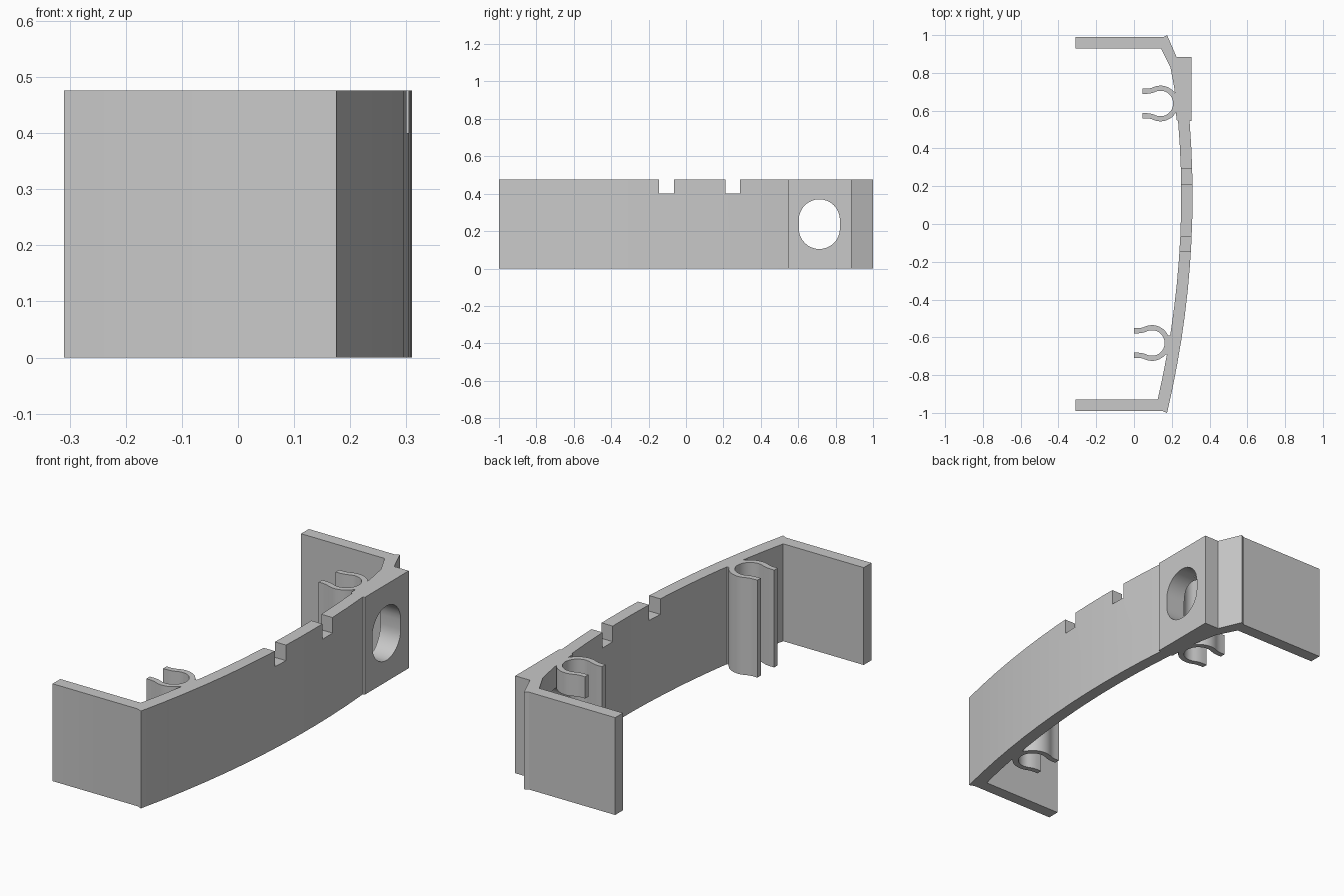
import bpy, bmesh, math
from mathutils import Vector

if "Cube" in bpy.data.objects:
    bpy.data.objects.remove(bpy.data.objects["Cube"])

H = 0.476  # height of the whole part

grey = bpy.data.materials.new("plain grey")
grey.diffuse_color = (0.58, 0.58, 0.58, 1)
grey.use_nodes = True
grey.node_tree.nodes["Principled BSDF"].inputs["Base Color"].default_value = grey.diffuse_color


def prism(name, outline, offset):
    """Extrude a closed 3D outline along an offset vector."""
    me = bpy.data.meshes.new(name)
    bm = bmesh.new()
    face = bm.faces.new([bm.verts.new(p) for p in outline])
    res = bmesh.ops.extrude_face_region(bm, geom=[face])
    verts = [g for g in res["geom"] if isinstance(g, bmesh.types.BMVert)]
    bmesh.ops.translate(bm, verts=verts, vec=offset)
    bmesh.ops.recalc_face_normals(bm, faces=bm.faces[:])
    bm.to_mesh(me)
    bm.free()
    me.materials.append(grey)
    ob = bpy.data.objects.new(name, me)
    bpy.context.collection.objects.link(ob)
    return ob


def upright(name, pts):
    return prism(name, [(x, y, 0) for x, y in pts], (0, 0, H))


def cut(ob, cutters):
    for c in cutters:
        m = ob.modifiers.new("cut", 'BOOLEAN')
        m.operation = 'DIFFERENCE'
        m.solver = 'EXACT'
        m.object = c
    bpy.context.view_layer.objects.active = ob
    ob.select_set(True)
    for m in list(ob.modifiers):
        bpy.ops.object.modifier_apply(modifier=m.name)


def smooth(ob):
    bpy.ops.object.select_all(action='DESELECT')
    bpy.context.view_layer.objects.active = ob
    ob.select_set(True)
    bpy.ops.object.shade_smooth_by_angle(angle=math.radians(25))
    ob.select_set(False)


def bow(apex, k, y0, y1, n):
    """Points along the gently bowed wall."""
    ys = [y0 + (y1 - y0) * i / n for i in range(n + 1)]
    return [(apex - k * (y - 0.15) ** 2, y) for y in ys]


# Bowed wall with two end panels and a raised pad
outer = bow(0.31, 0.102, -1.0, 0.545, 12)
pad = [(0.304, 0.545), (0.304, 0.885), (0.225, 0.885), (0.175, 1.0), (0.155, 0.99)]
back_panel = [(-0.31, 0.99), (-0.31, 0.93), (0.142, 0.93)]
inner_back = [(0.193, 0.83), (0.215, 0.71), (0.222, 0.6), (0.225, 0.55)]
inner = bow(0.25, 0.107, 0.548, -0.93, 12)
front_panel = [(-0.31, -0.93), (-0.31, -0.99), (0.15, -0.99)]
wall = upright("bowed_wall", outer + pad + back_panel + inner_back + inner + front_panel)


# Spring clips: an open ring with two straight lips
def clip(name, cx, cy):
    r, half, a = 0.081, 0.0135, math.radians(118)
    arc = [(r * math.cos(t), r * math.sin(t))
           for t in (a - 2 * a * i / 28 for i in range(29))]
    lip = [(-0.095, 0.065), (-0.07, 0.065), (-0.054, 0.067)]
    path = [Vector(p) for p in lip + arc + [(x, -y) for x, y in reversed(lip)]]
    left, right = [], []
    for i, p in enumerate(path):
        d = (path[min(i + 1, len(path) - 1)] - path[max(i - 1, 0)]).normalized()
        n = Vector((-d.y, d.x)) * half
        left.append((cx + p.x + n.x, cy + p.y + n.y))
        right.append((cx + p.x - n.x, cy + p.y - n.y))
    return upright(name, left + right[::-1])


back_clip = clip("back_clip", 0.14, 0.638)
front_clip = clip("front_clip", 0.095, -0.63)
neck = upright("front_clip_neck", [(0.176, -0.59), (0.205, -0.59), (0.19, -0.69),
                                   (0.156, -0.69), (0.168, -0.63)])

# Two notches in the top edge
notches = []
for y in (-0.105, 0.25):
    pts = [(0.1, y - 0.04, 0.4), (0.1, y + 0.04, 0.4), (0.1, y + 0.04, 0.6), (0.1, y - 0.04, 0.6)]
    notches.append(prism("notch_cutter", pts, (0.4, 0, 0)))

# Oblong hole through the pad and the clip behind it
oblong = []
for i in range(34):
    t = math.pi * (i if i < 17 else i - 1) / 16
    z = 0.237 + (0.023 if i < 17 else -0.023)
    oblong.append((-0.1, 0.713 + 0.11 * math.cos(t), z + 0.11 * math.sin(t)))
hole = prism("hole_cutter", oblong, (0.6, 0, 0))

cut(wall, notches + [hole])
cut(back_clip, [hole])
for ob in (wall, back_clip, front_clip, neck):
    smooth(ob)
for c in notches + [hole]:
    c.hide_render = True
    c.hide_set(True)
